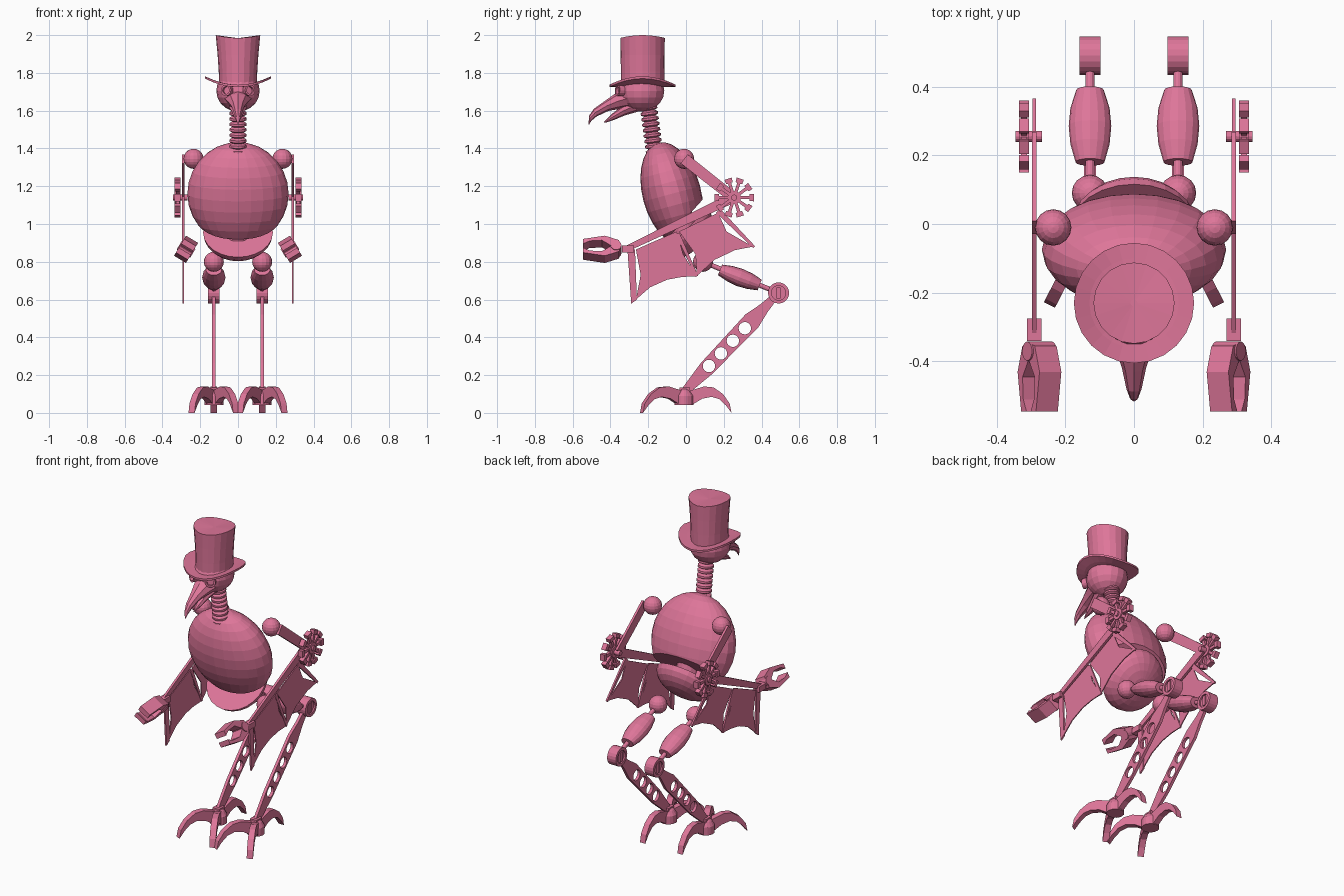
import bpy, bmesh, math
from mathutils import Vector, Matrix

if "Cube" in bpy.data.objects:
    bpy.data.objects.remove(bpy.data.objects["Cube"])

pink = bpy.data.materials.new("dusty pink")
pink.diffuse_color = (0.73, 0.18, 0.32, 1)
pink.use_nodes = True
pink.node_tree.nodes["Principled BSDF"].inputs["Base Color"].default_value = pink.diffuse_color


def finish(name, bm, mirror=False, matrix=None):
    """Turn a bmesh into a flat-shaded object, optionally mirrored across x."""
    if matrix:
        bm.transform(matrix)
    bmesh.ops.recalc_face_normals(bm, faces=bm.faces)
    me = bpy.data.meshes.new(name)
    bm.to_mesh(me)
    bm.free()
    me.materials.append(pink)
    ob = bpy.data.objects.new(name, me)
    bpy.context.collection.objects.link(ob)
    if mirror:
        ob.modifiers.new("mirror", 'MIRROR')
    return ob


def loft(rings):
    """Skin a list of equally long point rings and cap both ends."""
    bm = bmesh.new()
    vs = [[bm.verts.new(p) for p in r] for r in rings]
    n = len(vs[0])
    for a, b in zip(vs, vs[1:]):
        for i in range(n):
            bm.faces.new((a[i], a[(i + 1) % n], b[(i + 1) % n], b[i]))
    bm.faces.new(vs[0][::-1])
    bm.faces.new(vs[-1])
    return bm


def lathe(p0, p1, profile, sides=16):
    """Profile of (t, radius[, second radius]) along the axis p0-p1."""
    p0, p1 = Vector(p0), Vector(p1)
    d = (p1 - p0).normalized()
    u = Vector((1, 0, 0)) if abs(d.x) < 0.1 else d.cross(Vector((0, 0, 1))).normalized()
    v = d.cross(u)
    rings = []
    for t, ru, *rv in profile:
        rv = rv[0] if rv else ru
        c = p0.lerp(p1, t)
        angles = [2 * math.pi * i / sides for i in range(sides)]
        rings.append([c + u * ru * math.cos(a) + v * rv * math.sin(a) for a in angles])
    return loft(rings)


def rod(name, p0, p1, r, sides=12, mirror=True):
    return finish(name, lathe(p0, p1, [(0, r), (1, r)], sides), mirror)


def dome(n, ru, rv, start=0.0):
    """Profile of an ellipsoid from start (0 = pole, 0.5 = equator) to the far pole."""
    out = []
    for i in range(n + 1):
        a = math.pi * (start + (1 - start) * i / n)
        s = max(math.sin(a), 0.01)
        out.append(((1 - math.cos(a)) / 2, ru * s, rv * s))
    return out


def ball(name, c, r):
    up = Vector((0, 0, r))
    finish(name, lathe(Vector(c) - up, Vector(c) + up, dome(10, r, r), 16), True)


def plate_mesh(loops, x, thick):
    """Outline (and holes) in the y-z plane, extruded along x."""
    bm = bmesh.new()
    edges = []
    for loop in loops:
        vs = [bm.verts.new((x - thick / 2, y, z)) for y, z in loop]
        edges += [bm.edges.new((vs[i - 1], vs[i])) for i in range(len(vs))]
    bmesh.ops.triangle_fill(bm, edges=edges, use_beauty=True)
    ext = bmesh.ops.extrude_face_region(bm, geom=bm.faces[:], use_keep_orig=True)
    moved = [g for g in ext["geom"] if isinstance(g, bmesh.types.BMVert)]
    bmesh.ops.translate(bm, verts=moved, vec=(thick, 0, 0))
    return bm


def plate(name, loops, x, thick, mirror=True, matrix=None):
    return finish(name, plate_mesh(loops, x, thick), mirror, matrix)


def strip(p, q, w0, w1):
    p, q = Vector(p), Vector(q)
    d = (q - p).normalized()
    n = Vector((-d.y, d.x))
    return [p + n * w0 / 2, q + n * w1 / 2, q - n * w1 / 2, p - n * w0 / 2]


# --- torso: tilted egg cut off at the back, waist post and pelvis bowl
axis = Vector((0, 0.26, -0.966))
mid = Vector((0, -0.075, 1.16))
bm = lathe(mid - axis * 0.28, mid + axis * 0.28, dome(14, 0.268, 0.155), 24)
cut = bmesh.ops.bisect_plane(bm, geom=bm.verts[:] + bm.edges[:] + bm.faces[:],
                             plane_co=(0, 0.08, 1.12), plane_no=(0, 0.74, -0.67), clear_outer=True)
bmesh.ops.holes_fill(bm, edges=[e for e in bm.edges if e.is_boundary])
finish("body_shell", bm)
rod("waist_post", (0, -0.04, 1.06), (0, 0.0, 0.93), 0.07, 16, False)
rim, down = Vector((0, -0.015, 0.955)), Vector((0, 0.707, -0.707))
finish("pelvis_bowl", lathe(rim - down * 0.11, rim + down * 0.11, dome(6, 0.185, 0.185, 0.5), 24))

# --- spring neck
coils = []
for i in range(9):
    coils += [(i / 9, 0.03), ((i + 0.25) / 9, 0.046), ((i + 0.65) / 9, 0.046)]
finish("neck_spring", lathe((0, -0.165, 1.37), (0, -0.2, 1.63), coils + [(1, 0.03)], 16))

# --- head, goggles and beak
finish("head", lathe((0, -0.235, 1.595), (0, -0.235, 1.815), dome(10, 0.115, 0.122), 18))
finish("eye_ring", lathe((0.045, -0.325, 1.705), (0.064, -0.363, 1.708),
       [(0, 0.03), (1, 0.03), (1, 0.02), (0.6, 0.02)], 14), True)


def beak(name, stations):
    rings = []
    for y, z, w, h in stations:
        angles = [math.pi * i / 4 for i in range(8)]
        rings.append([(w * math.cos(a), y - 0.4 * h * math.sin(a), z + h * math.sin(a)) for a in angles])
    finish(name, loft(rings))


beak("upper_beak", [(-0.29, 1.67, 0.08, 0.05), (-0.36, 1.65, 0.055, 0.04), (-0.42, 1.625, 0.035, 0.026),
                    (-0.48, 1.59, 0.022, 0.02), (-0.507, 1.56, 0.012, 0.014), (-0.515, 1.528, 0.002, 0.003)])
beak("lower_beak", [(-0.25, 1.635, 0.06, 0.035), (-0.33, 1.60, 0.035, 0.024),
                    (-0.39, 1.565, 0.02, 0.015), (-0.432, 1.538, 0.002, 0.003)])

# --- top hat: brim curled up at the sides, crown with a saddle top
bm = lathe((0, -0.23, 1.725), (0, -0.23, 1.737), [(0, 0.08), (0, 0.13), (0, 0.175), (1, 0.175), (1, 0.13), (1, 0.08)], 24)
for v in bm.verts:
    v.co.z += 0.045 * (v.co.x / 0.175) ** 2
finish("hat_brim", bm)
bm = lathe((0, -0.23, 1.73), (0, -0.23, 1.985), [(0, 0.1, 0.115), (0.3, 0.102, 0.115), (0.65, 0.108, 0.116),
                                               (1, 0.118), (1, 0.01)], 20)
for v in bm.verts:
    if v.co.z > 1.98:
        v.co.z += 0.015 * (v.co.x / 0.118) ** 2
finish("hat_crown", bm)

# --- arms: flat bars with a spoked wheel at the elbow
AX = 0.29
ball("shoulder_ball", (0.235, -0.01, 1.345), 0.053)
plate("upper_arm", [strip((-0.01, 1.345), (0.25, 1.14), 0.06, 0.055)], AX, 0.014)
plate("forearm", [strip((0.25, 1.14), (-0.33, 0.862), 0.055, 0.03)], AX, 0.014)
rod("elbow_axle", (0.268, 0.255, 1.14), (0.345, 0.255, 1.14), 0.016)
rod("elbow_hub", (0.305, 0.255, 1.14), (0.335, 0.255, 1.14), 0.035, 16)
for k in range(10):
    a = 2 * math.pi * k / 10
    d = Vector((math.cos(a), math.sin(a)))
    c = Vector((0.255, 1.14))
    plate("wheel_spoke", [strip(c + d * 0.02, c + d * 0.09, 0.016, 0.018)], 0.32, 0.018)
    plate("wheel_head", [strip(c + d * 0.08, c + d * 0.105, 0.036, 0.04)], 0.32, 0.03)

# --- wing membranes hanging below the forearm
plate("wing_strut_front", [[(-0.31, 0.865), (-0.27, 0.865), (-0.26, 0.60), (-0.29, 0.578)]], AX, 0.01)
plate("wing_strut_middle", [strip((-0.045, 0.95), (0.058, 0.723), 0.022, 0.014)], AX, 0.01)
plate("wing_strut_back", [strip((0.17, 1.07), (0.36, 0.878), 0.03, 0.014)], AX, 0.01)
plate("wing_membrane_front", [[(-0.265, 0.865), (-0.05, 0.96), (-0.015, 0.84), (0.058, 0.723), (-0.02, 0.72),
      (-0.1, 0.705), (-0.19, 0.665), (-0.265, 0.60), (-0.24, 0.73)]], AX, 0.006)
plate("wing_membrane_back", [[(-0.037, 0.96), (0.17, 1.06), (0.215, 0.96), (0.355, 0.88), (0.26, 0.862),
      (0.15, 0.81), (0.058, 0.725), (0.05, 0.84)]], AX, 0.006)

# --- wrists and pincer hands, rolled inwards at the top
plate("wrist_fork", [[(-0.34, 0.85), (-0.275, 0.85), (-0.275, 0.885), (-0.34, 0.885)]], AX, 0.042)
roll = Matrix.Translation((0.275, -0.345, 0.866)) @ Matrix.Rotation(math.radians(-31), 4, 'Y')
jaw = [(0.0, 0.0), (-0.01, 0.035), (-0.085, 0.062), (-0.2, 0.042), (-0.2, 0.012),
       (-0.165, 0.03), (-0.1, 0.034), (-0.05, 0.0)]
for name, s in (("upper_jaw", 1), ("lower_jaw", -1)):
    plate(name, [[(y, z * s) for y, z in jaw]], 0, 0.074, True, roll)
finish("hand_knuckle", lathe((-0.042, -0.025, 0), (0.042, -0.025, 0), [(0, 0.028), (1, 0.028)], 14), True, roll)

# --- legs
LX = 0.128
ball("hip_ball", (LX, 0.09, 0.80), 0.053)
rod("thigh_rod", (LX, 0.09, 0.80), (LX, 0.49, 0.635), 0.013)
finish("thigh_barrel", lathe((LX, 0.18, 0.757), (LX, 0.39, 0.677),
       [(0, 0.042, 0.03), (0.25, 0.057, 0.043), (0.5, 0.062, 0.048), (0.75, 0.057, 0.043), (1, 0.04, 0.03)], 16), True)
finish("knee_ring", lathe((LX - 0.03, 0.49, 0.635), (LX + 0.03, 0.49, 0.635),
       [(0.15, 0.038), (0, 0.038), (0, 0.056), (1, 0.056), (1, 0.038), (0.85, 0.038)], 20), True)
plate("knee_bolt", [strip((0.49, 0.605), (0.49, 0.665), 0.02, 0.02)], LX, 0.058)

# shin plate with four round holes
top, end = Vector((0.47, 0.615)), Vector((-0.01, 0.11))
d = (end - top).normalized()
n = Vector((-d.y, d.x))
half = [(0, 0.018), (0.12, 0.028), (0.25, 0.048), (0.5, 0.045), (0.75, 0.042), (0.94, 0.026), (1, 0.02)]
outline = [top.lerp(end, t) + n * w for t, w in half] + [top.lerp(end, t) - n * w for t, w in half[::-1]]
holes = []
for k in range(4):
    c = top.lerp(end, 0.33 + 0.132 * k)
    holes.append([c + 0.033 * Vector((math.cos(i * math.pi / 8), math.sin(i * math.pi / 8))) for i in range(16)])
plate("shin", [outline] + holes, LX, 0.018)

# --- feet: hub, ankle fork and three arched claws
finish("foot_hub", lathe((LX, -0.01, 0.042), (LX, -0.01, 0.13),
       [(0, 0.05), (0.55, 0.05), (0.85, 0.035), (1, 0.02)], 16), True)
plate("ankle_fork", [[(-0.035, 0.07), (0.02, 0.07), (0.02, 0.135), (-0.035, 0.135)]], LX, 0.045)
claw = [(0.0, 0.11), (0.05, 0.125), (0.1, 0.14), (0.15, 0.135), (0.2, 0.1), (0.235, 0.05), (0.245, 0),
        (0.215, 0.04), (0.18, 0.073), (0.14, 0.085), (0.09, 0.075), (0.04, 0.045), (0, 0.045)]
for name, angle, size in (("back_claw", 0, 1), ("outer_claw", 180 + 27, 1.06), ("inner_claw", 180 - 27, 1.06)):
    place = Matrix.Translation((LX, -0.004, 0)) @ Matrix.Rotation(math.radians(angle), 4, 'Z')
    plate(name, [[(y * size, z) for y, z in claw]], 0, 0.036, True, place)
